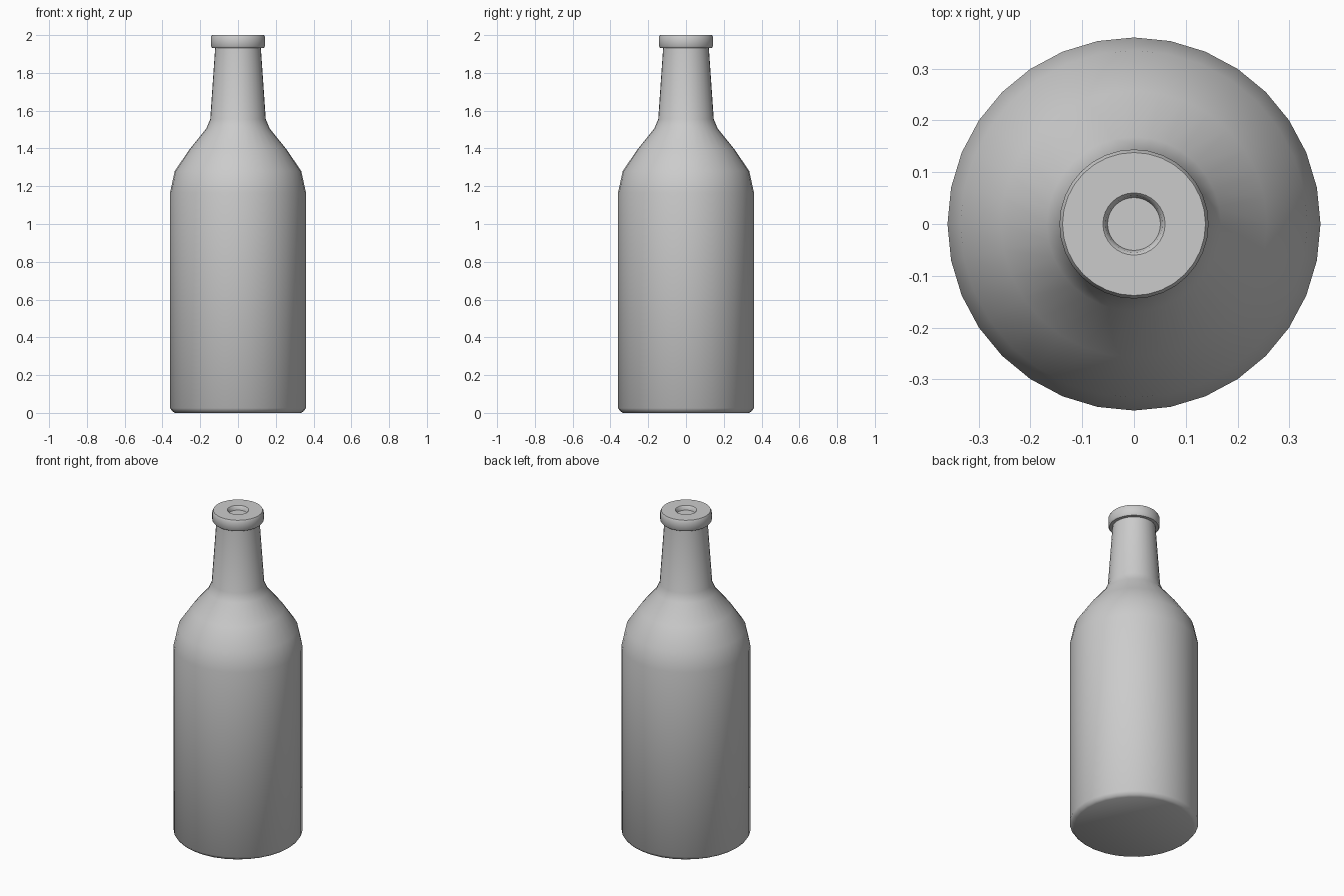
import bpy, bmesh, math

if "Cube" in bpy.data.objects:
    bpy.data.objects.remove(bpy.data.objects["Cube"])

SIDES = 32

# Half profile (radius, height) from base centre up to the recessed mouth
PROFILE = [
    (0, 0), (0.335, 0.0), (0.347, 0.008), (0.36, 0.025),     # base
    (0.36, 1.165), (0.335, 1.28), (0.257, 1.395),            # body and shoulder
    (0.168, 1.505), (0.147, 1.555), (0.121, 1.932),          # neck
    (0.138, 1.933), (0.144, 1.942), (0.144, 1.988),          # lip
    (0.138, 2.0), (0.06, 2.0), (0.055, 1.995),               # rim
    (0.051, 1.975), (0, 1.975),                              # mouth floor
]


def lathe(name, profile, sides):
    bm = bmesh.new()
    verts = [bm.verts.new((r, 0, z)) for r, z in profile]
    edges = [bm.edges.new(pair) for pair in zip(verts, verts[1:])]
    bmesh.ops.spin(bm, geom=verts + edges, cent=(0, 0, 0), axis=(0, 0, 1),
                   angle=math.tau, steps=sides, use_merge=True)
    bmesh.ops.remove_doubles(bm, verts=bm.verts, dist=1e-4)
    bmesh.ops.recalc_face_normals(bm, faces=bm.faces)
    mesh = bpy.data.meshes.new(name)
    bm.to_mesh(mesh)
    bm.free()
    obj = bpy.data.objects.new(name, mesh)
    bpy.context.collection.objects.link(obj)
    return obj


# Bottle, smooth with crisp lip edges
bottle = lathe("bottle", PROFILE, SIDES)
bpy.context.view_layer.objects.active = bottle
bottle.select_set(True)
bpy.ops.object.shade_smooth_by_angle(angle=math.radians(40))
